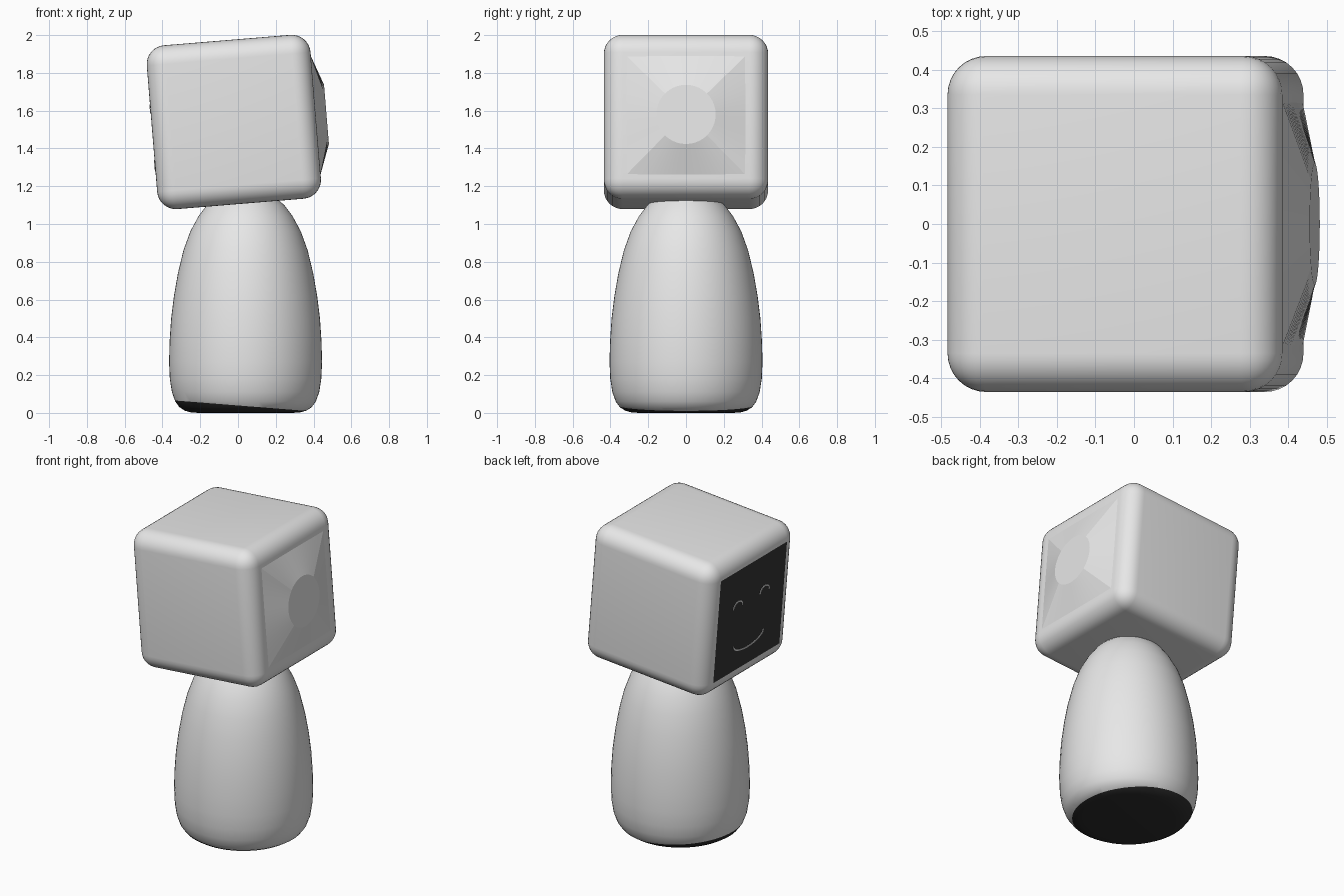
import bpy, bmesh, math
from mathutils import Matrix, Vector

if "Cube" in bpy.data.objects:
    bpy.data.objects.remove(bpy.data.objects["Cube"])

TILT = math.radians(-4.7)
HEAD = Matrix.Translation((-0.022, 0, 1.54)) @ Matrix.Rotation(TILT, 4, 'Y')


def material(name, value):
    m = bpy.data.materials.new(name)
    m.diffuse_color = (value, value, value, 1)
    m.use_nodes = True
    m.node_tree.nodes["Principled BSDF"].inputs["Base Color"].default_value = m.diffuse_color
    return m


LIGHT = material("light_grey", 0.8)
SCREEN = material("screen_black", 0.035)
BASE = material("base_black", 0.025)


def finish(name, bm, mats, matrix=Matrix(), angle=30):
    bmesh.ops.recalc_face_normals(bm, faces=bm.faces)
    me = bpy.data.meshes.new(name)
    bm.to_mesh(me)
    bm.free()
    ob = bpy.data.objects.new(name, me)
    bpy.context.collection.objects.link(ob)
    for m in mats:
        me.materials.append(m)
    ob.matrix_world = matrix
    bpy.ops.object.select_all(action='DESELECT')
    ob.select_set(True)
    bpy.context.view_layer.objects.active = ob
    bpy.ops.object.shade_smooth_by_angle(angle=math.radians(angle))
    return ob


def loft(bm, rings):
    loops = [[bm.verts.new(p) for p in ring] for ring in rings]
    for a, b in zip(loops, loops[1:]):
        n = len(a)
        for i in range(n):
            bm.faces.new((a[i], a[(i + 1) % n], b[(i + 1) % n], b[i]))
    return loops


# Body: egg-like turned shape with a black underside cut on a slant
profile = [(0.25, 0), (0.29, 0.003), (0.322, 0.012), (0.35, 0.03), (0.372, 0.06),
           (0.39, 0.11), (0.401, 0.18), (0.405, 0.27), (0.402, 0.38), (0.394, 0.5),
           (0.379, 0.62), (0.358, 0.74), (0.329, 0.86), (0.293, 0.96), (0.25, 1.04),
           (0.205, 1.1), (0.15, 1.15)]
STEPS = 64
ANGLES = [2 * math.pi * i / STEPS for i in range(STEPS)]
bm = bmesh.new()
loops = loft(bm, [[(0.04 + r * math.cos(a), r * math.sin(a), z) for a in ANGLES]
                  for r, z in profile])
bm.faces.new(loops[0])
bm.faces.new(loops[-1])
cut_point = Vector((0.04, 0, 0.036))
cut_normal = Vector((0.079, 0, 1)).normalized()
bmesh.ops.bisect_plane(bm, geom=bm.verts[:] + bm.edges[:] + bm.faces[:],
                       plane_co=cut_point, plane_no=cut_normal)
for f in bm.faces:
    if (f.calc_center_median() - cut_point).dot(cut_normal) < 0:
        f.material_index = 1
finish("body", bm, [LIGHT, BASE])

# Head: rounded cube whose flat left face is the black screen
bm = bmesh.new()
bmesh.ops.create_cube(bm, size=0.87)
bmesh.ops.bevel(bm, geom=bm.edges[:], offset=0.1, segments=8, profile=0.5, affect='EDGES')
bm.normal_update()
for f in bm.faces:
    if f.normal.x < -0.999:
        f.material_index = 1
finish("head", bm, [LIGHT, SCREEN], HEAD)

# Rear bump: square base blending into a round cap
bm = bmesh.new()
square = []
for a in ANGLES:
    c, s = math.cos(a), math.sin(a)
    k = 0.32 / max(abs(c), abs(s))
    square.append((0.433, k * c, k * s))
circle = [(0.492, 0.157 * math.cos(a), 0.157 * math.sin(a)) for a in ANGLES]
loops = loft(bm, [square, circle])
bm.faces.new(loops[-1])
finish("rear_bump", bm, [LIGHT], HEAD, 10)


# Facial lines: thin arcs lying on the screen
def arc(name, y0, z0, half, rise):
    bm = bmesh.new()
    w = 0.004
    rows = []
    for i in range(17):
        t = math.pi * i / 16
        d = Vector((0, -half * math.sin(t), rise * math.cos(t))).normalized()
        n = Vector((0, -d.z, d.y)) * w
        p = Vector((-0.438, y0 + half * math.cos(t), z0 + rise * math.sin(t)))
        back = Vector((0.004, 0, 0))
        rows.append([p + n, p - n, p - n + back, p + n + back])
    loops = loft(bm, rows)
    bm.faces.new(loops[0])
    bm.faces.new(loops[-1])
    finish(name, bm, [LIGHT], HEAD)


for side, y in (("left", 0.135), ("right", -0.135)):
    arc(side + "_eye", y, 0.085, 0.046, 0.04)
arc("mouth", 0, -0.167, 0.152, -0.055)
